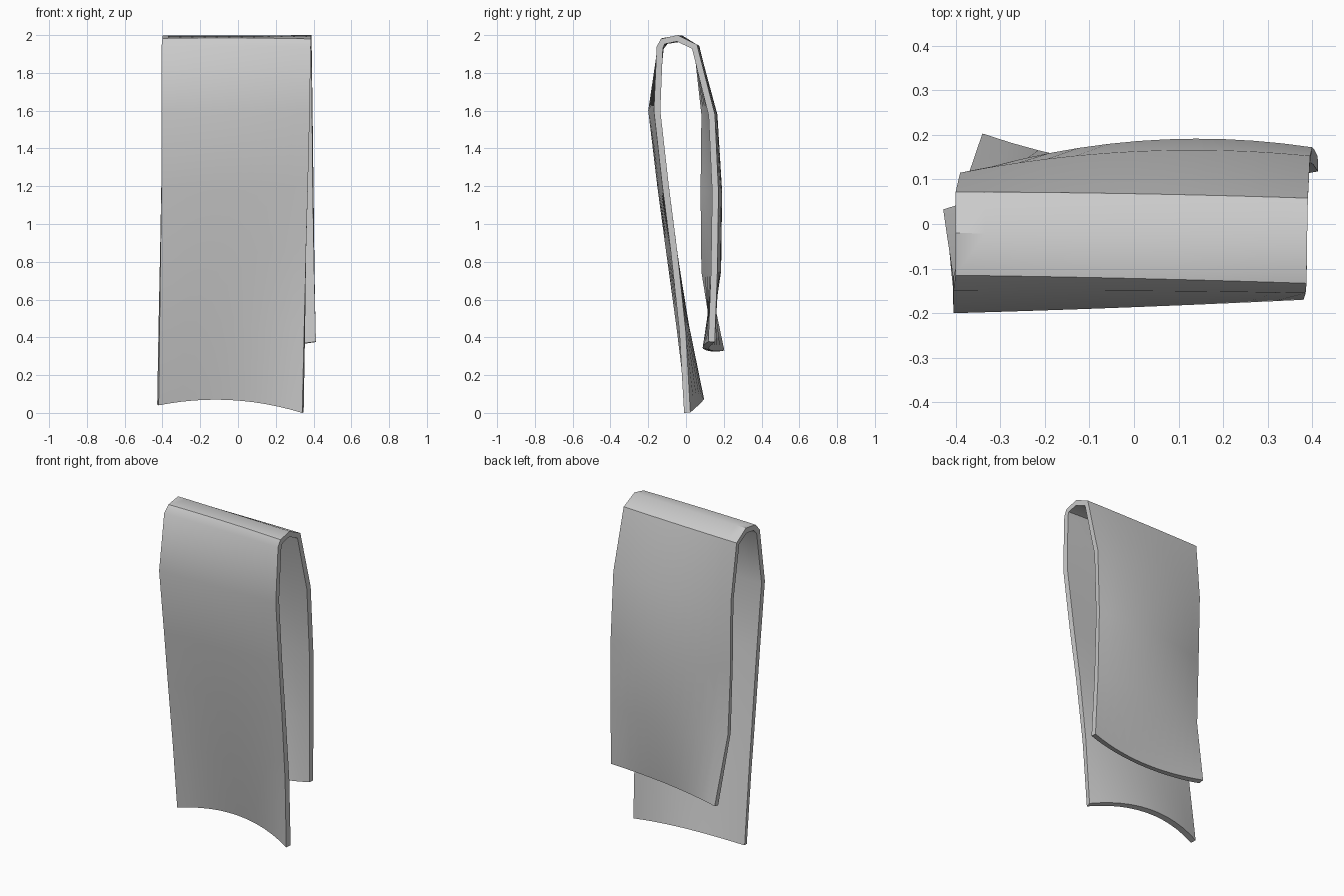
import bpy, bmesh

COLUMNS = 12
THICKNESS = 0.034

# Rows along the cloth, front hem over the fold to the back hem:
# left x, right x, then (y, z) at the left edge, middle and right edge
rows = [
    (-0.42, 0.34, (0.000, 0.04), (0.062, 0.068), (-0.010, 0.00)),
    (-0.415, 0.35, (-0.050, 0.45), (-0.018, 0.46), (-0.035, 0.43)),
    (-0.41, 0.36, (-0.105, 0.85), (-0.085, 0.85), (-0.080, 0.85)),
    (-0.405, 0.37, (-0.152, 1.20), (-0.142, 1.20), (-0.125, 1.20)),
    (-0.405, 0.38, (-0.200, 1.60), (-0.187, 1.60), (-0.170, 1.60)),
    (-0.405, 0.385, (-0.150, 1.94), (-0.150, 1.94), (-0.155, 1.94)),
    (-0.40, 0.387, (-0.115, 1.983), (-0.122, 1.985), (-0.133, 1.98)),
    (-0.40, 0.388, (-0.020, 1.998), (-0.030, 1.998), (-0.045, 2.00)),
    (-0.40, 0.39, (0.072, 1.94), (0.068, 1.945), (0.058, 1.95)),
    (-0.39, 0.395, (0.115, 1.58), (0.163, 1.58), (0.153, 1.58)),
    (-0.385, 0.40, (0.110, 1.17), (0.186, 1.17), (0.172, 1.17)),
    (-0.37, 0.405, (0.115, 0.75), (0.182, 0.75), (0.166, 0.75)),
    (-0.34, 0.412, (0.203, 0.33), (0.125, 0.335), (0.152, 0.375)),
]


def bend(a, b, c, t):
    """Quadratic through a, b, c at t = 0, 0.5, 1."""
    return (a * (1 - t) * (1 - 2 * t) + b * 4 * t * (1 - t)
            + c * t * (2 * t - 1))


# Draped cloth surface
bm = bmesh.new()
grid = []
for x0, x1, left, mid, right in rows:
    line = []
    for i in range(COLUMNS + 1):
        t = i / COLUMNS
        y, z = (bend(left[k], mid[k], right[k], t) for k in (0, 1))
        line.append(bm.verts.new((x0 + (x1 - x0) * t, y, z)))
    grid.append(line)
for lower, upper in zip(grid, grid[1:]):
    for i in range(COLUMNS):
        bm.faces.new((lower[i], lower[i + 1], upper[i + 1], upper[i]))

mesh = bpy.data.meshes.new("draped_towel")
bm.to_mesh(mesh)
bm.free()
towel = bpy.data.objects.new("draped_towel", mesh)
bpy.context.collection.objects.link(towel)
bpy.context.view_layer.objects.active = towel
towel.select_set(True)

# Cloth thickness, added towards the inside of the fold
solid = towel.modifiers.new("thickness", 'SOLIDIFY')
solid.thickness = THICKNESS
solid.offset = -1
bpy.ops.object.modifier_apply(modifier=solid.name)
bpy.ops.object.shade_smooth_by_angle(angle=0.7)
